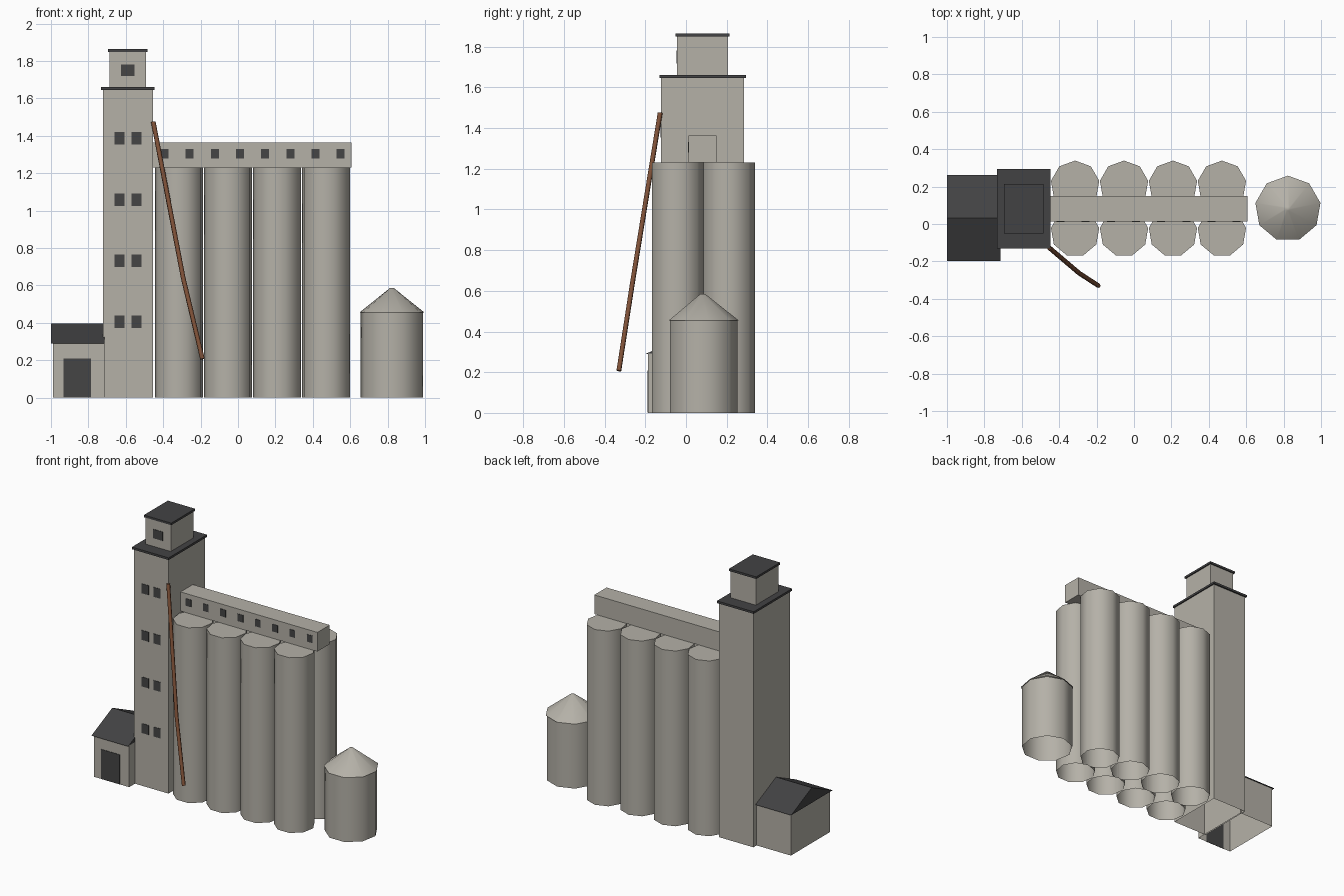
import bpy, bmesh, math
from mathutils import Vector

if "Cube" in bpy.data.objects:
    bpy.data.objects.remove(bpy.data.objects["Cube"])


def material(name, rgb):
    m = bpy.data.materials.new(name)
    m.diffuse_color = (*rgb, 1)
    m.use_nodes = True
    m.node_tree.nodes["Principled BSDF"].inputs["Base Color"].default_value = m.diffuse_color
    return m


CONCRETE = material("concrete", (0.46, 0.44, 0.39))
ROOFING = material("dark roofing", (0.055, 0.055, 0.057))
GLASS = material("dark opening", (0.06, 0.06, 0.06))
RUST = material("rusty brown", (0.22, 0.085, 0.04))
MID_Y = 0.082


def finish(name, bm, mat, smooth=False):
    bmesh.ops.recalc_face_normals(bm, faces=bm.faces[:])
    me = bpy.data.meshes.new(name)
    bm.to_mesh(me)
    bm.free()
    me.materials.append(mat)
    ob = bpy.data.objects.new(name, me)
    bpy.context.collection.objects.link(ob)
    if smooth:
        bpy.context.view_layer.objects.active = ob
        ob.select_set(True)
        bpy.ops.object.shade_smooth_by_angle(angle=math.radians(45))
        ob.select_set(False)
    return ob


def box(name, x, y, z, mat, open_base=False):
    """Box from (min, max) pairs on each axis."""
    bm = bmesh.new()
    bmesh.ops.create_cube(bm, size=1)
    for v in bm.verts:
        v.co = Vector([r[0] if c < 0 else r[1] for c, r in zip(v.co, (x, y, z))])
    ob_faces = [f for f in bm.faces if all(abs(v.co.z - z[0]) < 1e-5 for v in f.verts)]
    bmesh.ops.recalc_face_normals(bm, faces=bm.faces[:])
    if open_base:
        bmesh.ops.delete(bm, geom=ob_faces, context='FACES_ONLY')
    return finish(name, bm, mat)


def lathe(name, cx, cy, rings, sides=9):
    """Vertical drum through (radius, z) rings, closed on top, open below."""
    bm = bmesh.new()
    loops = []
    for r, z in rings:
        loops.append([bm.verts.new((cx + r * math.sin(2 * math.pi * i / sides),
                                    cy + r * math.cos(2 * math.pi * i / sides), z))
                      for i in range(sides)])
    for a, b in zip(loops, loops[1:]):
        for i in range(sides):
            j = (i + 1) % sides
            bm.faces.new((a[i], a[j], b[j], b[i]))
    bm.faces.new(loops[-1])
    return finish(name, bm, CONCRETE, smooth=True)


def opening(name, cx, cz, w, h, y):
    """Thin dark plate on a front wall."""
    box(name, (cx - w / 2, cx + w / 2), (y - 0.003, y + 0.001),
        (cz - h / 2, cz + h / 2), GLASS)


# Storage silos, two rows of four
for row, cy in (("front", MID_Y - 0.126), ("back", MID_Y + 0.126)):
    for i in range(4):
        lathe(f"{row}_silo_{i + 1}", -0.315 + 0.2617 * i, cy, [(0.131, 0), (0.131, 1.23)])

# Small bin with conical roof
lathe("small_bin", 0.823, MID_Y, [(0.17, 0), (0.17, 0.455)])
lathe("small_bin_roof", 0.823, MID_Y, [(0.1765, 0.455), (0.012, 0.585)])

# Elevator tower and head house
box("tower", (-0.723, -0.455), (-0.122, 0.285), (0, 1.646), CONCRETE, True)
box("tower_roof", (-0.732, -0.447), (-0.131, 0.295), (1.645, 1.66), ROOFING)
box("head_house", (-0.687, -0.491), (-0.044, 0.206), (1.66, 1.85), CONCRETE)
box("head_house_roof", (-0.695, -0.483), (-0.051, 0.214), (1.849, 1.864), ROOFING)
opening("head_house_window", -0.59, 1.75, 0.073, 0.063, -0.044)
for floor in range(4):
    for cx in (-0.634, -0.543):
        opening("tower_window", cx, 0.405 + 0.327 * floor, 0.054, 0.067, -0.122)

# Conveyor gallery above the silos
box("gallery", (-0.457, 0.608), (0.013, 0.149), (1.23, 1.364), CONCRETE)
for i in range(8):
    opening("gallery_window", -0.393 + 0.1345 * i, 1.305, 0.043, 0.051, 0.013)

# Side shed with gable roof
box("shed", (-0.99, -0.715), (-0.186, 0.25), (0, 0.292), CONCRETE, True)
opening("shed_door", -0.86, 0.105, 0.147, 0.208, -0.186)
bm = bmesh.new()
ends = [[bm.verts.new((x, y, z)) for y, z in ((-0.198, 0.29), (0.262, 0.29), (0.033, 0.397))]
        for x in (-1.0, -0.715)]
for e in ends:
    bm.faces.new(e)
for i in range(3):
    j = (i + 1) % 3
    bm.faces.new((ends[0][i], ends[0][j], ends[1][j], ends[1][i]))
finish("shed_roof", bm, ROOFING)

# Loading spout: bent pipe from the tower corner
cu = bpy.data.curves.new("loading_spout", 'CURVE')
cu.dimensions = '3D'
cu.bevel_depth = 0.0125
cu.bevel_resolution = 1
cu.use_fill_caps = True
sp = cu.splines.new('POLY')
sp.points.add(2)
for p, co in zip(sp.points, ((-0.453, -0.127, 1.475), (-0.293, -0.263, 0.64), (-0.19, -0.33, 0.207))):
    p.co = (*co, 1)
cu.materials.append(RUST)
spout = bpy.data.objects.new("loading_spout", cu)
bpy.context.collection.objects.link(spout)
